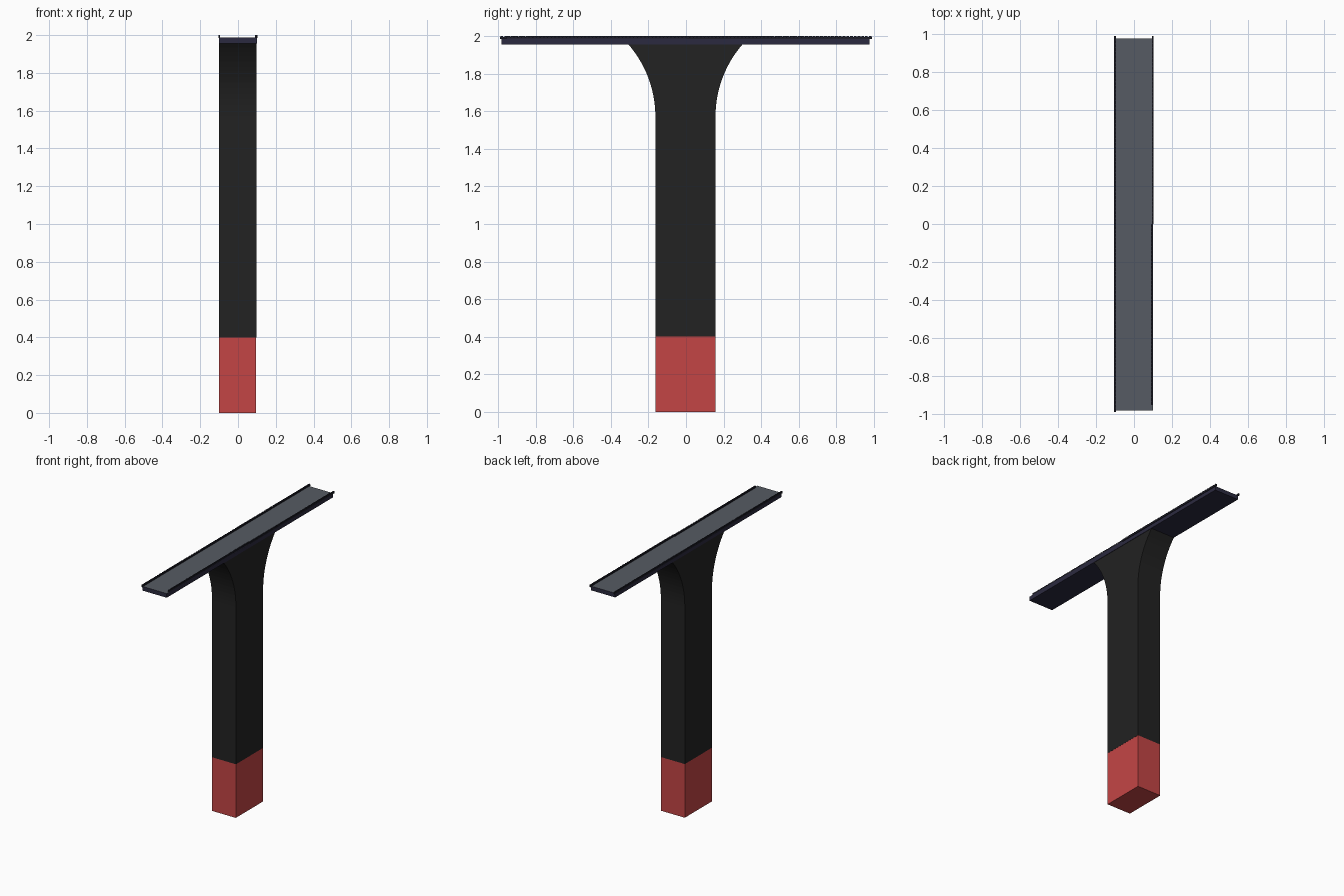
import bpy, bmesh, math

if "Cube" in bpy.data.objects:
    bpy.data.objects.remove(bpy.data.objects["Cube"])


def material(name, rgb):
    m = bpy.data.materials.new(name)
    m.diffuse_color = (*rgb, 1.0)
    m.use_nodes = True
    m.node_tree.nodes["Principled BSDF"].inputs["Base Color"].default_value = m.diffuse_color
    return m


RED = material("red", (0.55, 0.06, 0.06))
BLACK = material("charcoal", (0.016, 0.016, 0.016))
NAVY = material("dark navy", (0.024, 0.023, 0.05))
GREY = material("road grey", (0.092, 0.105, 0.125))
RAIL = material("railing dark", (0.013, 0.013, 0.022))


def finish(bm, name, mats):
    bmesh.ops.recalc_face_normals(bm, faces=bm.faces)
    me = bpy.data.meshes.new(name)
    bm.to_mesh(me)
    bm.free()
    for m in mats:
        me.materials.append(m)
    ob = bpy.data.objects.new(name, me)
    bpy.context.collection.objects.link(ob)
    return ob


def add_box(bm, lo, hi):
    geo = bmesh.ops.create_cube(bm, size=1)["verts"]
    for v in geo:
        for i in range(3):
            v.co[i] = hi[i] if v.co[i] > 0 else lo[i]


def extrude_profile(name, pts, x0, x1, mat):
    # closed (y, z) profile extruded along x
    bm = bmesh.new()
    face = bm.faces.new([bm.verts.new((x0, y, z)) for y, z in pts])
    ext = bmesh.ops.extrude_face_region(bm, geom=[face])["geom"]
    bmesh.ops.translate(bm, vec=(x1 - x0, 0, 0),
                        verts=[g for g in ext if isinstance(g, bmesh.types.BMVert)])
    return finish(bm, name, [mat])


# Red pier base
bm = bmesh.new()
add_box(bm, (-0.1, -0.163, 0), (0.096, 0.157, 0.4))
finish(bm, "pier_base", [RED])

# Pier column with arc-flared head
CY, HALF, R, END, Z0 = -0.003, 0.16, 0.585, math.radians(41.3), 1.572
arc = [(HALF + R * (1 - math.cos(END * i / 14)), Z0 + R * math.sin(END * i / 14))
       for i in range(15)]
right = [(HALF, 0.4)] + arc
profile = [(CY + y, z) for y, z in right] + [(CY - y, z) for y, z in reversed(right)]
column = extrude_profile("pier_column", profile, -0.1, 0.097, BLACK)

# Bridge deck: road surface on the upward face
bm = bmesh.new()
add_box(bm, (-0.1, -0.983, 1.956), (0.1, 0.977, 1.987))
deck = finish(bm, "bridge_deck", [NAVY, GREY])
for p in deck.data.polygons:
    p.material_index = 1 if p.normal.z > 0.5 else 0


# Railings: a low continuous kerb with closely spaced posts
def railing(name, x, y0, y1, width=0.009):
    bm = bmesh.new()
    a, b = x - width / 2, x + width / 2
    add_box(bm, (a, y0, 1.984), (b, y1, 1.994))
    n = round((y1 - y0) / 0.02)
    step = (y1 - y0) / n
    for i in range(n):
        y = y0 + (i + 0.5) * step
        add_box(bm, (a, y - 0.007, 1.994), (b, y + 0.007, 2.0))
    finish(bm, name, [RAIL])


railing("railing_left", -0.1, -0.99, 0.99)
railing("railing_right_back", 0.0995, 0.0, 0.99)
railing("railing_right_front", 0.095, -0.955, 0.0)
